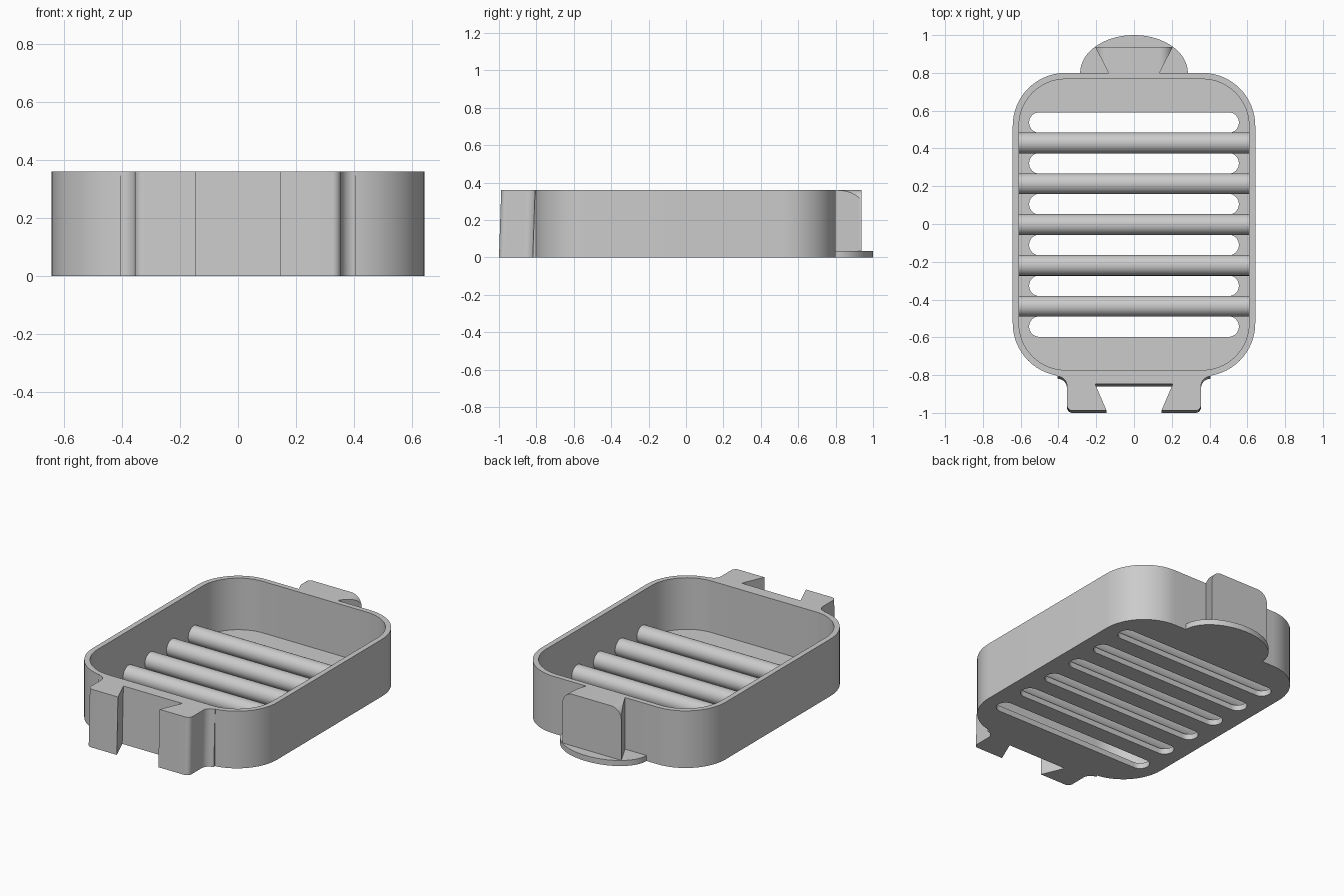
import bpy, bmesh, math

cube = bpy.data.objects.get("Cube")
if cube:
    bpy.data.objects.remove(cube, do_unlink=True)

# Main dimensions
HEIGHT, FLOOR = 0.36, 0.035
HALF_X, HALF_Y, MID_Y = 0.642, 0.803, -0.003
CORNER, WALL = 0.28, 0.033
PITCH, ROD_R = 0.216, 0.055

grey = bpy.data.materials.new("light grey")
grey.use_nodes = True
grey.diffuse_color = (0.6, 0.6, 0.6, 1)
grey.node_tree.nodes["Principled BSDF"].inputs["Base Color"].default_value = grey.diffuse_color


def finish(name, bm):
    """Clean up a bmesh and place it in the scene as a smooth, sharp-edged part."""
    bmesh.ops.remove_doubles(bm, verts=bm.verts, dist=1e-5)
    bmesh.ops.recalc_face_normals(bm, faces=bm.faces)
    mesh = bpy.data.meshes.new(name)
    bm.to_mesh(mesh)
    bm.free()
    mesh.materials.append(grey)
    obj = bpy.data.objects.new(name, mesh)
    bpy.context.collection.objects.link(obj)
    bpy.ops.object.select_all(action='DESELECT')
    obj.select_set(True)
    bpy.context.view_layer.objects.active = obj
    bpy.ops.object.shade_smooth_by_angle(angle=math.radians(30))
    return obj


def arc(cx, cy, rx, ry, start, end, steps=16):
    angles = [math.radians(start + (end - start) * i / steps) for i in range(steps + 1)]
    return [(cx + rx * math.cos(a), cy + ry * math.sin(a)) for a in angles]


def rounded_rect(hx, hy, r, cy):
    corners = [(1, 1, 0), (-1, 1, 90), (-1, -1, 180), (1, -1, 270)]
    pts = []
    for sx, sy, a in corners:
        pts += arc(sx * (hx - r), cy + sy * (hy - r), r, r, a, a + 90)
    return pts


def plate(outlines, z0, z1):
    """Extrude a flat outline; any further outlines become holes."""
    curve = bpy.data.curves.new("outline", 'CURVE')
    curve.dimensions = '2D'
    curve.fill_mode = 'BOTH'
    curve.extrude = (z1 - z0) / 2
    for pts in outlines:
        clean = [p for i, p in enumerate(pts) if math.dist(p, pts[i - 1]) > 1e-5]
        spline = curve.splines.new('POLY')
        spline.points.add(len(clean) - 1)
        for point, (x, y) in zip(spline.points, clean):
            point.co = (x, y, 0, 1)
        spline.use_cyclic_u = True
    temp = bpy.data.objects.new("outline", curve)
    bpy.context.collection.objects.link(temp)
    graph = bpy.context.evaluated_depsgraph_get()
    mesh = bpy.data.meshes.new_from_object(temp.evaluated_get(graph))
    bm = bmesh.new()
    bm.from_mesh(mesh)
    bmesh.ops.translate(bm, verts=bm.verts, vec=(0, 0, (z0 + z1) / 2))
    bpy.data.objects.remove(temp, do_unlink=True)
    bpy.data.curves.remove(curve)
    bpy.data.meshes.remove(mesh)
    return bm


# Tray: slotted floor and surrounding wall
outer = rounded_rect(HALF_X, HALF_Y, CORNER, MID_Y)
inner = rounded_rect(HALF_X - WALL, HALF_Y - WALL, CORNER - WALL, MID_Y)
slots = [rounded_rect(0.555, 0.0545, 0.054, MID_Y + PITCH * (i - 2.5)) for i in range(6)]
finish("slotted_floor", plate([outer] + slots, 0, FLOOR))
finish("tray_wall", plate([outer, inner], FLOOR, HEIGHT))

# Round support rods lying on the floor between the slots
for i in range(5):
    bm = bmesh.new()
    bmesh.ops.create_cone(bm, cap_ends=True, segments=48, radius1=ROD_R, radius2=ROD_R,
                          depth=2 * (HALF_X - WALL) + 0.02)
    for v in bm.verts:
        x, y, z = v.co
        v.co = (z, y + MID_Y + PITCH * (i - 2), x + FLOOR + ROD_R - 0.001)
    finish(f"support_rod_{i + 1}", bm)

# Front socket: two claws around a dovetail gap, leaning slightly forward at the base
half = [(0.205, -0.848), (0.145, -0.988)]
half += arc(0.325, -0.958, 0.03, 0.03, -90, 0, 8)
half += arc(0.405, -0.857, 0.05, 0.05, 180, 90, 8)
half += [(0.40, -0.79)]
bm = plate([half + [(-x, y) for x, y in reversed(half)]], 0, HEIGHT)
for v in bm.verts:
    v.co.y -= 0.012 * (1 - v.co.z / HEIGHT)
finish("front_socket", bm)

# Back stop flange under the plug
flange = arc(0, 0.80, 0.285, 0.20, 0, 180, 48) + [(-0.285, 0.78), (0.285, 0.78)]
finish("back_flange", plate([flange], 0, FLOOR))

# Back dovetail plug: widens outward, upper corners rounded
NARROW, ROUND = 0.135, 0.07
arc_x = [NARROW + ROUND * math.sin(math.radians(90 * i / 12)) for i in range(13)]


def plug_top(x):
    d = max(0, abs(x) - NARROW)
    return HEIGHT - ROUND + math.sqrt(max(0, ROUND ** 2 - d ** 2))


bm = bmesh.new()
rings = []
for w in [NARROW - 0.005] + arc_x:
    y = 0.80 + (w - NARROW) / ROUND * 0.137
    xs = [min(x, w) for x in reversed(arc_x)]
    xs += [-x for x in reversed(xs)]
    ring = [(w, 0)] + [(x, plug_top(x)) for x in xs] + [(-w, 0)]
    rings.append([bm.verts.new((x, y, z)) for x, z in ring])
for a, b in zip(rings, rings[1:]):
    for i in range(len(a)):
        bm.faces.new((a[i - 1], a[i], b[i], b[i - 1]))
bm.faces.new(rings[0])
bm.faces.new(rings[-1])
finish("back_plug", bm)
